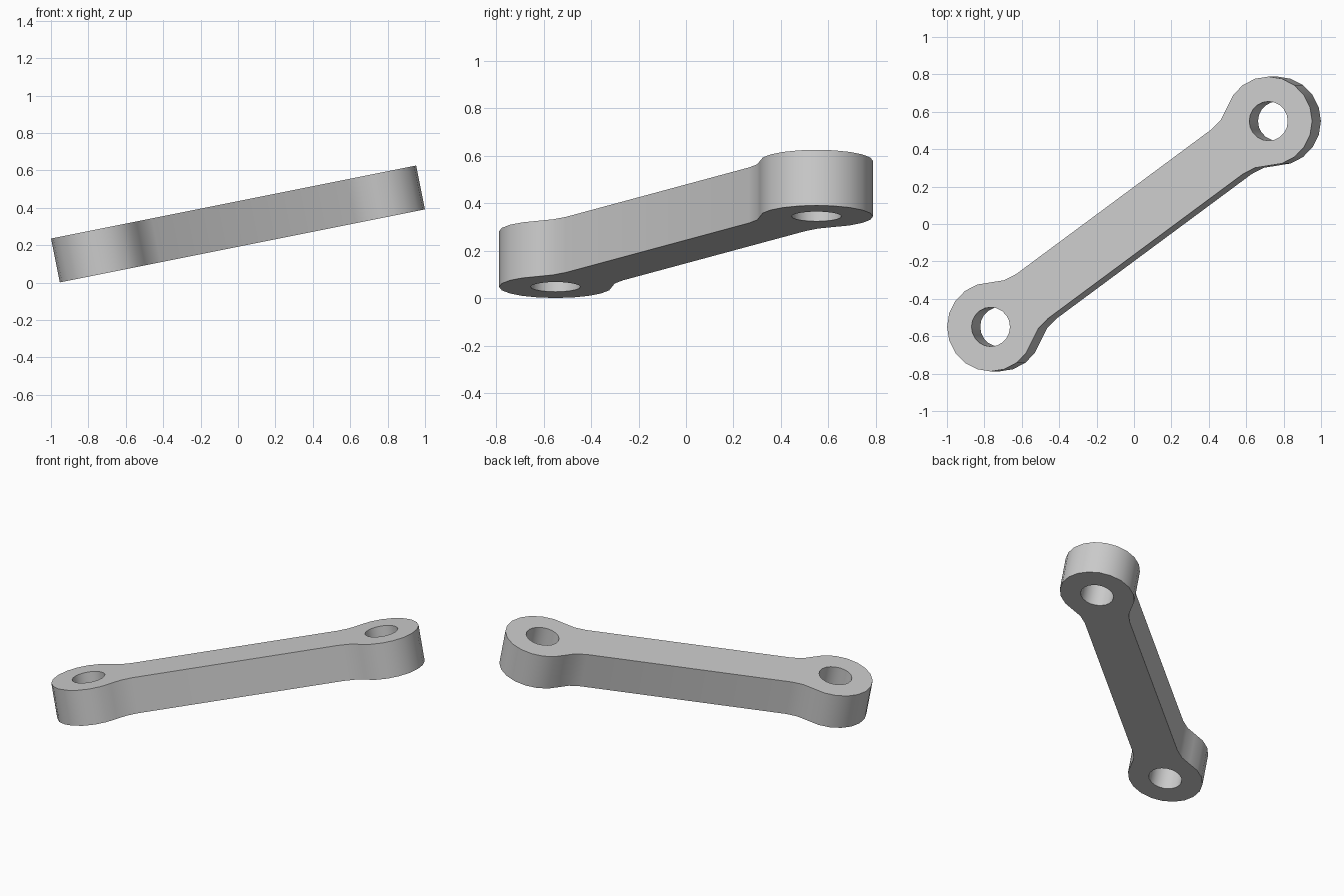
import bpy
import bmesh
from math import sin, cos, atan, sqrt, pi, radians
from mathutils import Matrix, Vector

cube = bpy.data.objects.get("Cube")
if cube:
    bpy.data.objects.remove(cube)

REACH = 0.936       # link centre to eye centre
EYE = 0.238         # eye outer radius, also the fillet radius
HOLE = 0.105
WAIST = 0.147       # half width of the bar
THICK = 0.239
STEPS = 20          # facets in a full circle


def arc(cx, cy, r, start, end, n):
    return [Vector((cx + r * cos(start + (end - start) * i / n),
                    cy + r * sin(start + (end - start) * i / n), 0))
            for i in range(n + 1)]


# One end of the outline: fillet, round eye, fillet
off = sqrt((2 * EYE) ** 2 - (WAIST + EYE) ** 2)
join = atan((WAIST + EYE) / off)
fillet = arc(REACH - off, WAIST + EYE, EYE, -pi / 2, -join, 2)
eye = arc(REACH, 0, EYE, pi - join, join - pi, 14)
lower = [Vector((p.x, -p.y, 0)) for p in reversed(fillet)]
end = lower[::-1][::-1]
half = fillet + eye[1:-1] + end
outline = half + [-p for p in half]
hole = arc(REACH, 0, HOLE, 0, 2 * pi, STEPS)[:-1]

# Flat profile with both holes, filled and extruded to thickness
bm = bmesh.new()
for loop in (outline, hole, [-p for p in hole]):
    verts = [bm.verts.new(p) for p in loop]
    for a, b in zip(verts, verts[1:] + verts[:1]):
        bm.edges.new((a, b))
bmesh.ops.triangle_fill(bm, edges=bm.edges[:], use_beauty=True)
result = bmesh.ops.extrude_face_region(bm, geom=bm.faces[:])
top = [g for g in result["geom"] if isinstance(g, bmesh.types.BMVert)]
bmesh.ops.translate(bm, verts=top, vec=(0, 0, THICK))
bmesh.ops.translate(bm, verts=bm.verts[:], vec=(0, 0, -THICK / 2))
bmesh.ops.recalc_face_normals(bm, faces=bm.faces[:])

# Turn across the ground plane, then tilt up toward the left
pose = (Matrix.Translation((0, 0, 0.3135))
        @ Matrix.Rotation(-atan(0.2), 4, "Y")
        @ Matrix.Rotation(radians(36), 4, "Z"))
bm.transform(pose)

mesh = bpy.data.meshes.new("link_arm")
bm.to_mesh(mesh)
bm.free()
link = bpy.data.objects.new("link_arm", mesh)
bpy.context.collection.objects.link(link)

# Plain grey finish
grey = bpy.data.materials.new("light_grey")
grey.use_nodes = True
colour = (0.6, 0.6, 0.6, 1)
grey.diffuse_color = colour
grey.node_tree.nodes["Principled BSDF"].inputs["Base Color"].default_value = colour
mesh.materials.append(grey)

# Smooth round walls, crisp rims
bpy.ops.object.select_all(action="DESELECT")
link.select_set(True)
bpy.context.view_layer.objects.active = link
bpy.ops.object.shade_smooth_by_angle(angle=radians(35))
